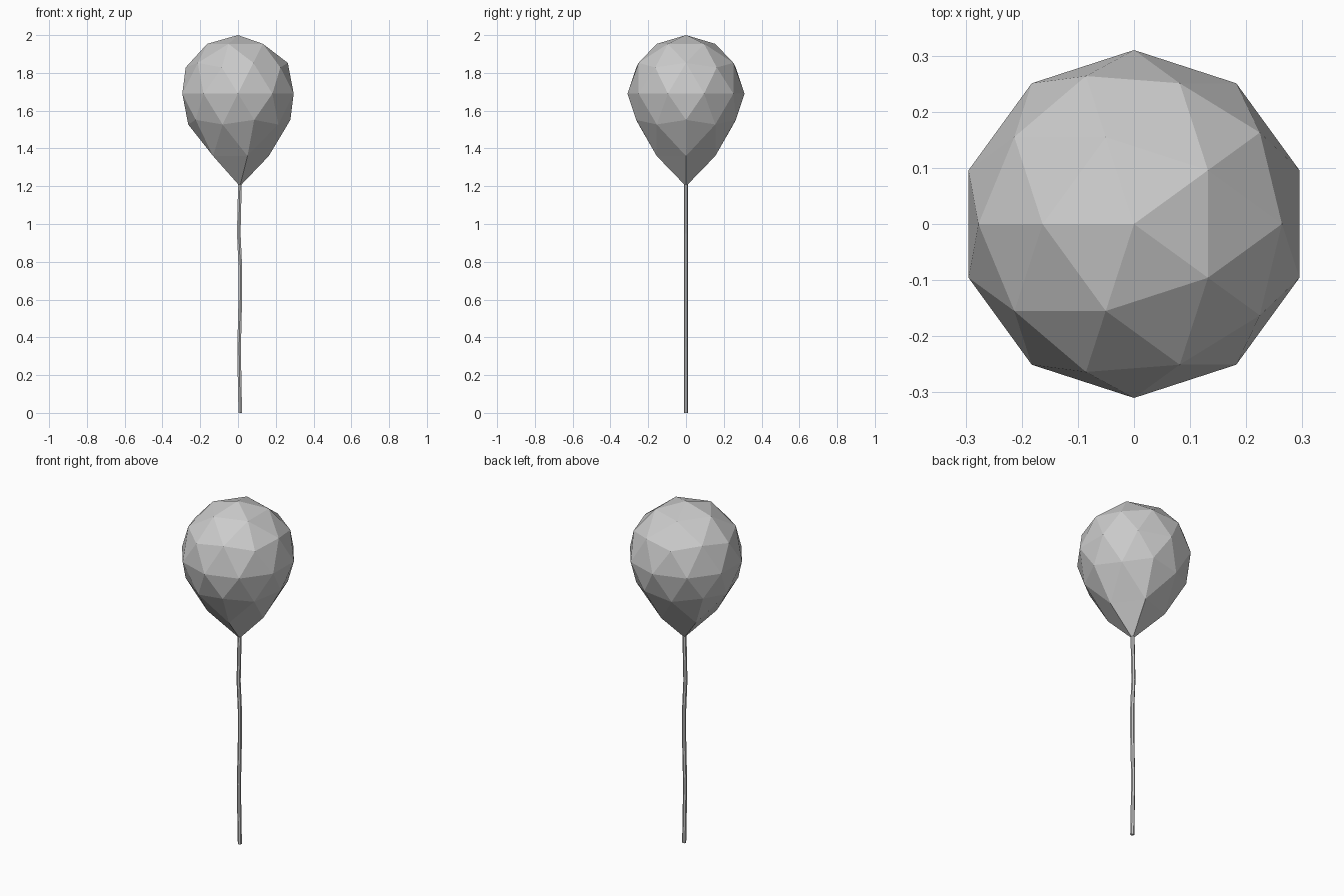
import bpy, bmesh, math
from mathutils import Matrix, Vector

if "Cube" in bpy.data.objects:
    bpy.data.objects.remove(bpy.data.objects["Cube"])


def add_object(name, bm):
    bmesh.ops.recalc_face_normals(bm, faces=bm.faces)
    mesh = bpy.data.meshes.new(name)
    bm.to_mesh(mesh)
    bm.free()
    obj = bpy.data.objects.new(name, mesh)
    bpy.context.collection.objects.link(obj)
    return obj


# Balloon: faceted icosphere with its lower end drawn down to a point
R, CENTRE = 0.31, 1.69
bm = bmesh.new()
bmesh.ops.create_icosphere(bm, subdivisions=2, radius=R,
                           matrix=Matrix.Rotation(math.pi, 4, 'Z'))
for v in bm.verts:
    h = v.co.z / R
    if h < -0.95:
        v.co = Vector((0.01, 0, 1.2 - CENTRE))
    elif h < -0.8:
        v.co.z = 1.36 - CENTRE
    v.co.z += CENTRE
add_object("balloon", bm)

# String: thin six-sided tube with a slight wave, as (x, z) points
path = [(0.012, 0), (0.008, 0.2), (0.006, 0.35), (0.012, 0.6),
        (0.012, 0.78), (0.004, 0.95), (0.01, 1.21)]
bm = bmesh.new()
bmesh.ops.create_circle(bm, cap_ends=True, segments=6, radius=0.011,
                        matrix=Matrix.Translation((path[0][0], 0, 0)))
bm.faces.ensure_lookup_table()
end = bm.faces[0]
for (x0, z0), (x1, z1) in zip(path, path[1:]):
    ext = bmesh.ops.extrude_face_region(bm, geom=[end], use_keep_orig=(z0 == 0))["geom"]
    verts = [g for g in ext if isinstance(g, bmesh.types.BMVert)]
    old, end = end, next(g for g in ext if isinstance(g, bmesh.types.BMFace))
    bmesh.ops.translate(bm, verts=verts, vec=(x1 - x0, 0, z1 - z0))
    if z0 > 0 and old.is_valid:
        bmesh.ops.delete(bm, geom=[old], context='FACES_ONLY')
add_object("string", bm)
